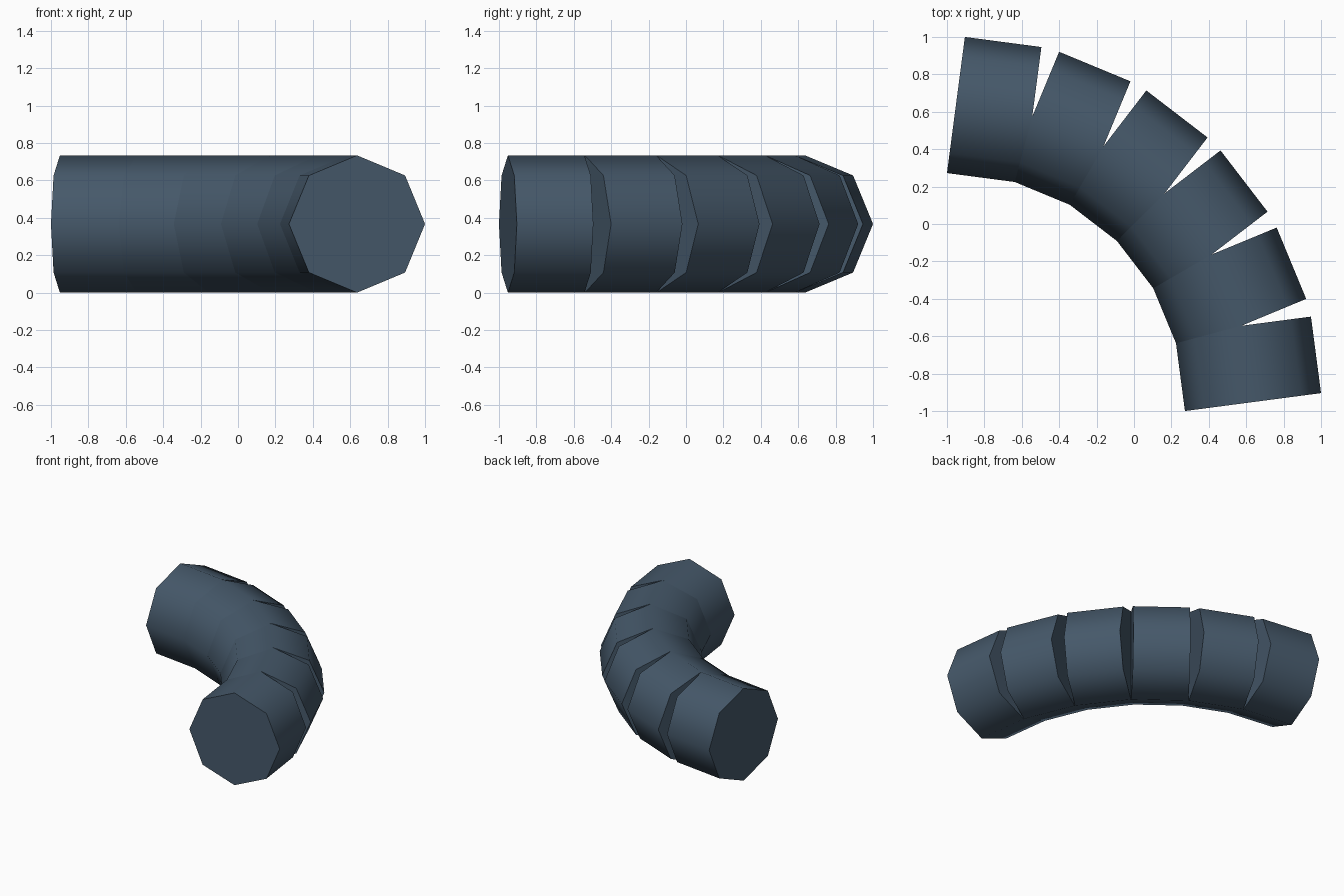
import bpy
import math

if "Cube" in bpy.data.objects:
    bpy.data.objects.remove(bpy.data.objects["Cube"])

R = 0.367          # octagon radius
LENGTH = 0.4126    # segment length
BEND = 1.576       # radius of the bend
C = -0.9533        # bend centre on x and y

mat = bpy.data.materials.new("slate blue")
mat.diffuse_color = (0.060, 0.098, 0.143, 1)
mat.use_nodes = True
mat.node_tree.nodes["Principled BSDF"].inputs["Base Color"].default_value = mat.diffuse_color

# Six octagonal drums, each turned 15 degrees further round the bend
for i in range(6):
    a = math.radians(7.5 + 15 * i)
    bpy.ops.mesh.primitive_cylinder_add(
        vertices=8, radius=R, depth=LENGTH,
        location=(C + BEND * math.sin(a), C + BEND * math.cos(a), R),
        rotation=(0, math.pi / 2, -a))
    seg = bpy.context.object
    seg.name = f"pipe_segment_{i + 1}"
    seg.data.materials.append(mat)
    bpy.ops.object.shade_smooth_by_angle(angle=math.radians(60))
